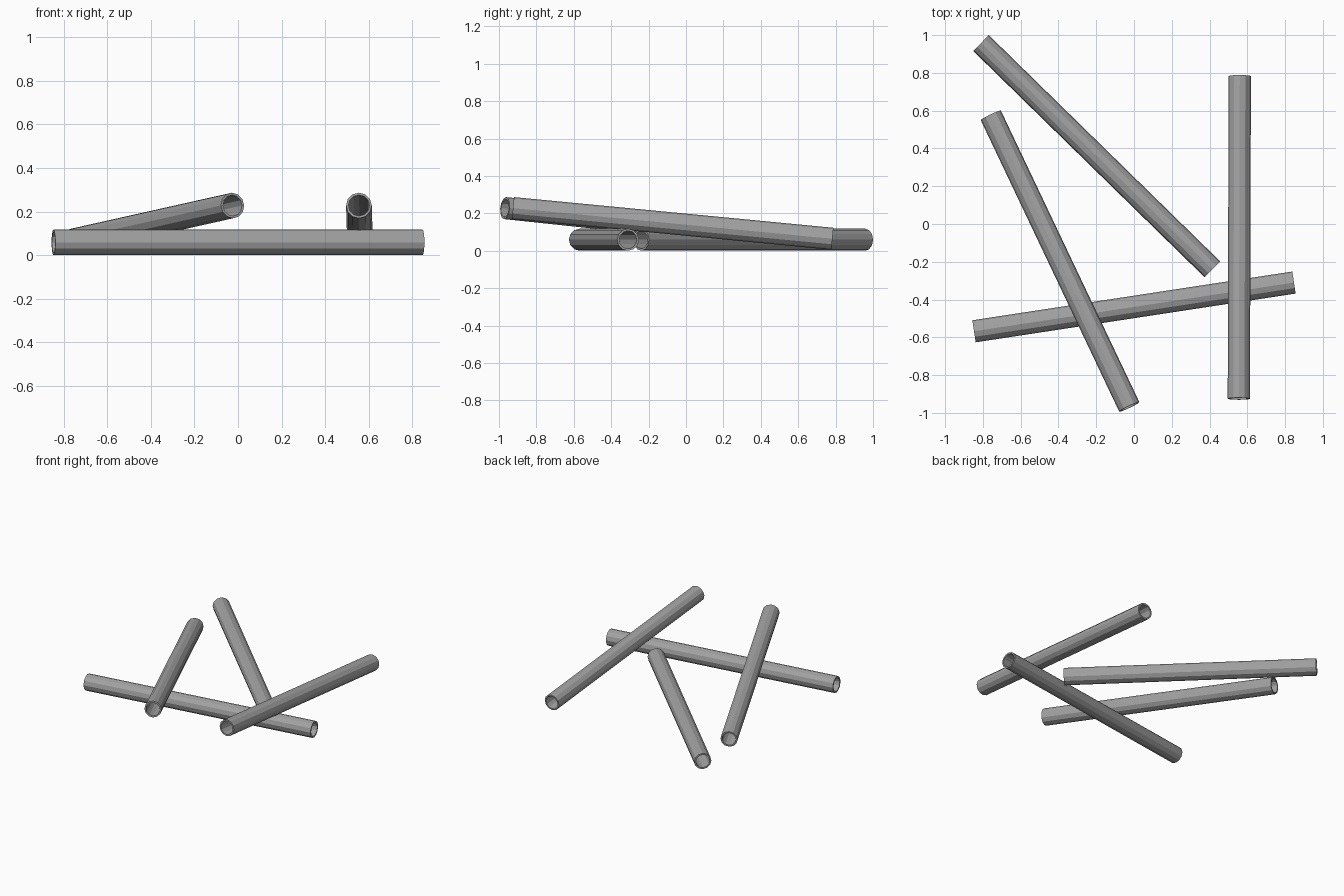
import bpy, bmesh, math
from mathutils import Vector, Matrix

cube = bpy.data.objects.get("Cube")
if cube:
    bpy.data.objects.remove(cube, do_unlink=True)

OUTER, INNER, SIDES = 0.059, 0.048, 12

grey = bpy.data.materials.new("steel_grey")
grey.use_nodes = True
colour = (0.36, 0.36, 0.36, 1)
grey.diffuse_color = colour
grey.node_tree.nodes["Principled BSDF"].inputs["Base Color"].default_value = colour


def pipe(name, start, end):
    """Open hollow pipe running between two end centres."""
    start, end = Vector(start), Vector(end)
    axis = end - start
    along = axis.normalized()
    side = along.cross(Vector((0, 0, 1))).normalized()
    up = side.cross(along)
    bm = bmesh.new()

    def ring(centre, radius):
        angles = [math.tau * i / SIDES for i in range(SIDES)]
        return [bm.verts.new(centre + radius * (side * math.cos(a) + up * math.sin(a)))
                for a in angles]

    # Outer wall, far rim, bore and near rim form one closed loop of rings
    rings = [ring(start, OUTER), ring(end, OUTER), ring(end, INNER), ring(start, INNER)]
    for k in range(4):
        a, b = rings[k], rings[(k + 1) % 4]
        for i in range(SIDES):
            j = (i + 1) % SIDES
            bm.faces.new((a[i], a[j], b[j], b[i]))
    bmesh.ops.recalc_face_normals(bm, faces=bm.faces)
    mesh = bpy.data.meshes.new(name)
    bm.to_mesh(mesh)
    bm.free()
    mesh.materials.append(grey)
    bpy.context.collection.objects.link(bpy.data.objects.new(name, mesh))


# Two pipes lie on the ground
pipe("cross_pipe", (-0.847, -0.568, 0.059), (0.847, -0.31, 0.059))
pipe("back_pipe", (-0.81, 0.958, 0.059), (0.415, -0.24, 0.059))
# Two pipes lean over the cross pipe
pipe("left_leaning_pipe", (-0.758, 0.575, 0.064), (-0.025, -0.968, 0.228))
pipe("right_leaning_pipe", (0.56, 0.783, 0.064), (0.555, -0.925, 0.228))
